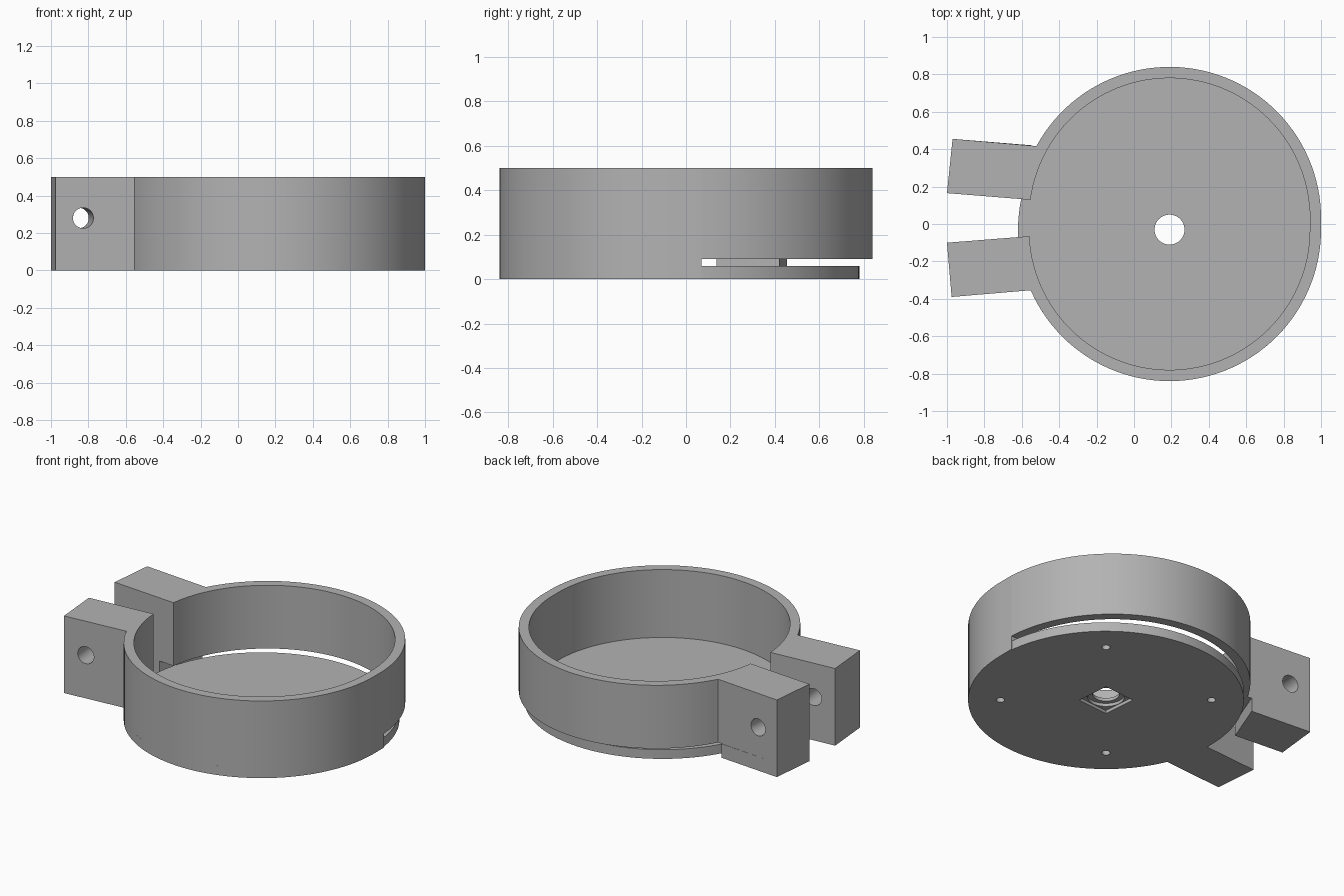
import bpy, bmesh, math
from math import radians, cos, sin
from mathutils import Vector

old = bpy.data.objects.get("Cube")
if old:
    bpy.data.objects.remove(old, do_unlink=True)

OUTER, INNER = 0.81, 0.75
HEIGHT, FLOOR, SLOT = 0.50, 0.06, 0.09
BASE = (0.19, -0.03)      # centre of the floor and the fixed half
LOOSE = (0.19, 0.03)      # centre of the sprung half
TILT = 5                  # splay of the clamp, degrees

grey = bpy.data.materials.new("plain grey")
grey.use_nodes = True
colour = (0.45, 0.45, 0.45, 1)
grey.diffuse_color = colour
grey.node_tree.nodes["Principled BSDF"].inputs["Base Color"].default_value = colour


def arc(centre, radius, start, end):
    """Points along an arc, about every three degrees."""
    n = max(2, round(abs(end - start) / 3))
    angles = [radians(start + (end - start) * i / n) for i in range(n + 1)]
    return [(centre[0] + radius * cos(a), centre[1] + radius * sin(a)) for a in angles]


def prism(name, outline, low, high):
    """Upright solid from a flat outline."""
    bm = bmesh.new()
    face = bm.faces.new([bm.verts.new((x, y, low)) for x, y in outline])
    top = bmesh.ops.extrude_face_region(bm, geom=[face])["geom"]
    bmesh.ops.translate(bm, verts=[v for v in top if isinstance(v, bmesh.types.BMVert)],
                        vec=(0, 0, high - low))
    bmesh.ops.recalc_face_normals(bm, faces=bm.faces)
    mesh = bpy.data.meshes.new(name)
    bm.to_mesh(mesh)
    bm.free()
    mesh.materials.append(grey)
    obj = bpy.data.objects.new(name, mesh)
    bpy.context.collection.objects.link(obj)
    return obj


def select(obj):
    bpy.ops.object.select_all(action="DESELECT")
    obj.select_set(True)
    bpy.context.view_layer.objects.active = obj


def combine(obj, tool, operation="DIFFERENCE"):
    """Apply a boolean and discard the tool."""
    mod = obj.modifiers.new("cut", "BOOLEAN")
    mod.object, mod.operation, mod.solver = tool, operation, "EXACT"
    select(obj)
    bpy.ops.object.modifier_apply(modifier=mod.name)
    bpy.data.objects.remove(tool, do_unlink=True)


def circle(centre, radius):
    return arc(centre, radius, 0, 360)[:-1]


def bolt_hole(obj, y, tilt):
    """Round hole across a clamp ear."""
    bpy.ops.mesh.primitive_cylinder_add(vertices=32, radius=0.055, depth=0.6,
                                        location=(-0.84, y, 0.28),
                                        rotation=(radians(90), 0, radians(tilt)))
    combine(obj, bpy.context.object)


# Fixed half of the ring with its ear, full height
front_ear = [(-1.0, -0.10), (-0.975, -0.39)]
fixed = prism("fixed_half", arc(BASE, OUTER, 203.6, 360) + [(1.0, 0.07), (0.94, 0.07)]
              + arc(BASE, INNER, 360, 182.7) + front_ear, 0, HEIGHT)
bolt_hole(fixed, -0.235, TILT)

# Floor disc joined to the fixed half
body = prism("fixed_half_and_floor", circle(BASE, OUTER), 0, FLOOR)
combine(body, fixed, "UNION")

# Sprung half of the ring, raised above the slot
back_ear = [(-0.97, 0.455), (-1.0, 0.165)]
sprung = prism("sprung_half", arc(LOOSE, OUTER, 2.8, 151.5) + back_ear
               + arc(LOOSE, INNER, 172.4, 3.0), SLOT, HEIGHT)
bolt_hole(sprung, 0.30, -TILT)

# Lower part of the back ear, clear of the floor disc
ear_foot = prism("back_ear_foot", back_ear + [(-0.66, 0.138), (-0.55, 0.421)], 0, SLOT)

# Square pocket, stepped bore and blind screw holes under the floor
square = [(BASE[0] + 0.158 * cos(radians(a + TILT)), BASE[1] + 0.158 * sin(radians(a + TILT)))
          for a in (45, 135, 225, 315)]
combine(body, prism("pocket", square, -0.1, 0.02))
combine(body, prism("counterbore", circle(BASE, 0.108), -0.1, 0.04))
combine(body, prism("bore", circle(BASE, 0.08), -0.1, 0.2))
for a in (45, 135, 225, 315):
    t = radians(a + TILT)
    spot = (BASE[0] + 0.62 * cos(t), BASE[1] + 0.62 * sin(t))
    combine(body, prism("screw_hole", circle(spot, 0.025), -0.1, 0.04))

for part in (body, sprung, ear_foot):
    select(part)
    bpy.ops.object.shade_smooth_by_angle(angle=radians(30))
